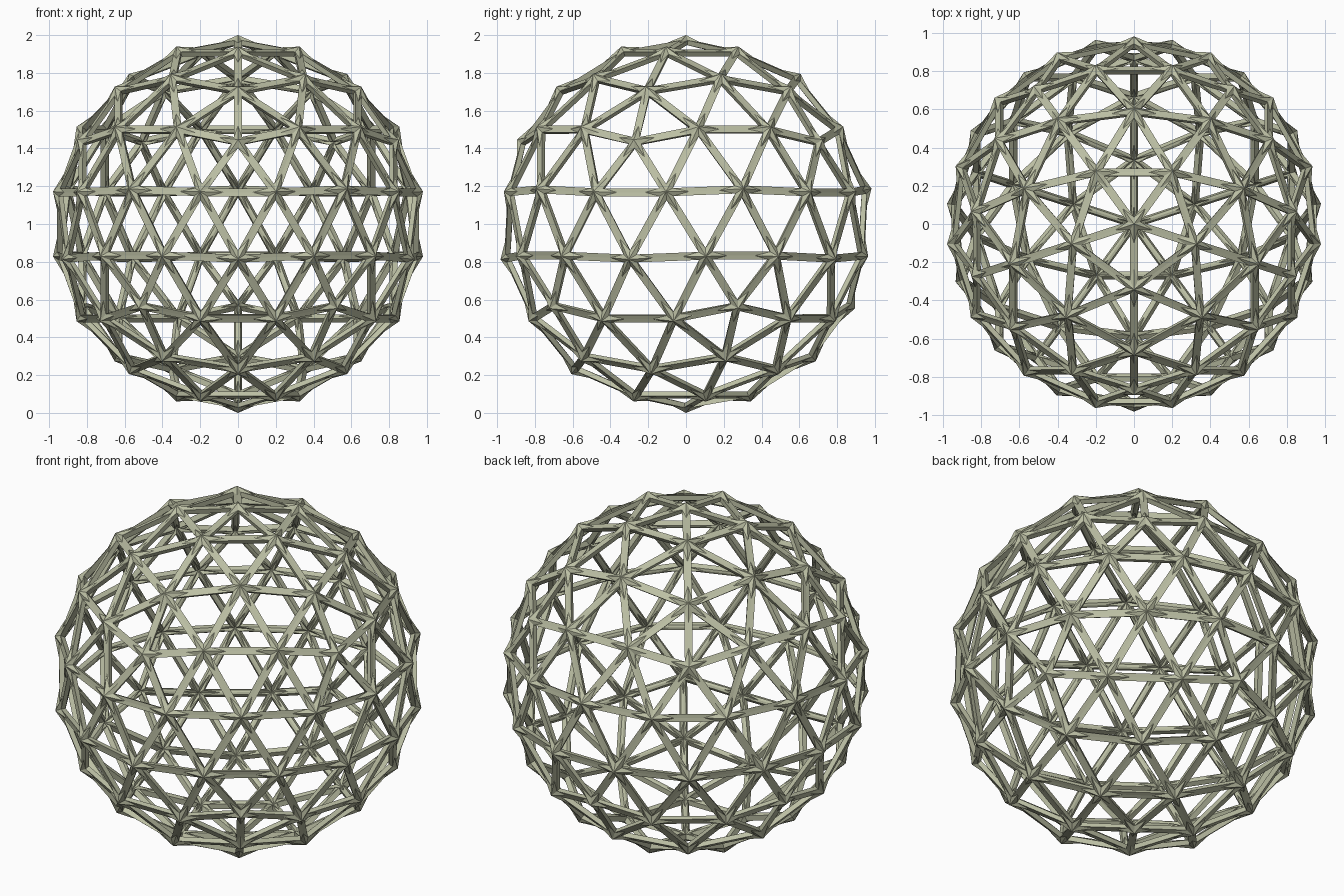
import bpy, bmesh, math
from mathutils import Matrix

if "Cube" in bpy.data.objects:
    bpy.data.objects.remove(bpy.data.objects["Cube"])

FREQ = 3          # strut divisions per icosahedron edge
HALF_W = 0.022    # half strut width
DROP = 0.02       # how far struts sit below the pointed hubs
THICK = 0.03

# Base icosahedron with a vertex on each pole and an upper vertex facing front
base = bmesh.new()
bmesh.ops.create_icosphere(base, subdivisions=1, radius=1.0,
                           matrix=Matrix.Rotation(-math.pi / 2, 4, 'Z'))
ico = [[v.co.copy() for v in f.verts] for f in base.faces]
base.free()


def cells(a, b, c):
    """Split one icosahedron face into geodesic triangles."""
    def p(i, j):
        return (a * (FREQ - i - j) + b * i + c * j).normalized()
    for i in range(FREQ):
        for j in range(FREQ - i):
            yield p(i, j), p(i + 1, j), p(i, j + 1)
            if i + j < FREQ - 1:
                yield p(i + 1, j), p(i + 1, j + 1), p(i, j + 1)


def lower(p, d):
    return p - p.normalized() * d


# Strut shell: every cell becomes a triangular frame with raised hub corners
bm = bmesh.new()


def face(*pts):
    bm.faces.new([bm.verts.new(p) for p in pts])


for tri in ico:
    for v in cells(*tri):
        opp = [(v[(k + 1) % 3] - v[(k + 2) % 3]).length for k in range(3)]
        per = sum(opp)
        centre = (v[0] * opp[0] + v[1] * opp[1] + v[2] * opp[2]) / per
        inradius = (v[1] - v[0]).cross(v[2] - v[0]).length / per
        inner = [lower(q.lerp(centre, HALF_W / inradius), DROP) for q in v]
        for k in range(3):
            m = (k + 1) % 3
            r0 = lower(v[k].lerp(v[m], 0.3), DROP + 0.003)
            r1 = lower(v[k].lerp(v[m], 0.7), DROP + 0.003)
            face(v[k], r0, inner[k])
            face(r0, r1, inner[m], inner[k])
            face(r1, v[m], inner[m])

bmesh.ops.remove_doubles(bm, verts=bm.verts, dist=0.0005)
bmesh.ops.translate(bm, verts=bm.verts, vec=(0, 0, 1))
mesh = bpy.data.meshes.new("geodesic_frame")
bm.to_mesh(mesh)
bm.free()
frame = bpy.data.objects.new("geodesic_frame", mesh)
bpy.context.collection.objects.link(frame)

# Give the struts depth inward
solid = frame.modifiers.new("strut_depth", 'SOLIDIFY')
solid.thickness = THICK
solid.offset = -1

mat = bpy.data.materials.new("olive_grey")
mat.diffuse_color = (0.50, 0.52, 0.37, 1)
mat.use_nodes = True
mat.node_tree.nodes["Principled BSDF"].inputs["Base Color"].default_value = mat.diffuse_color
mesh.materials.append(mat)
